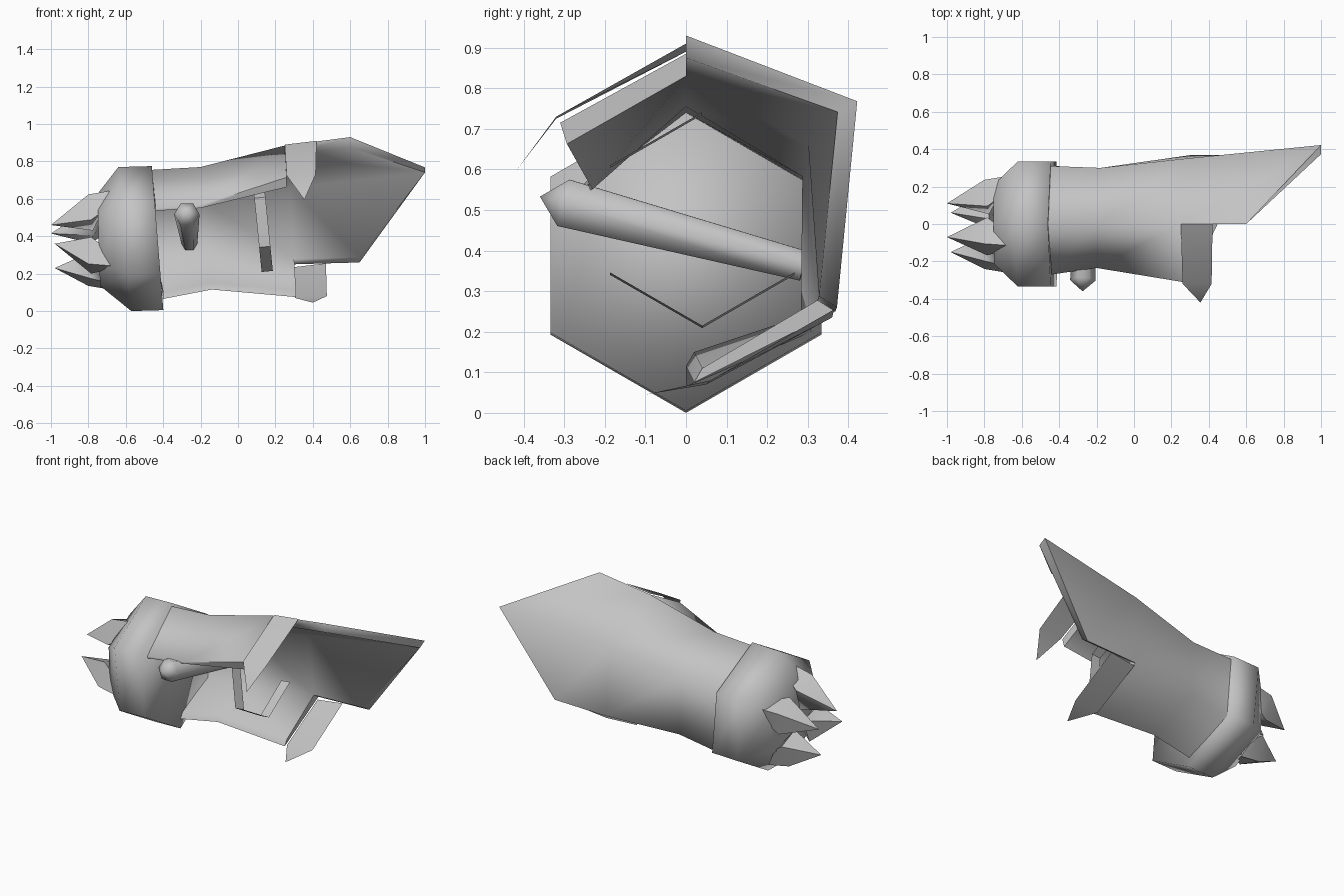
import bpy, bmesh, math
from mathutils import Vector

if "Cube" in bpy.data.objects:
    bpy.data.objects.remove(bpy.data.objects["Cube"])

grey = bpy.data.materials.new("plain grey metal")
grey.diffuse_color = (0.55, 0.55, 0.55, 1)
grey.use_nodes = True
grey.node_tree.nodes["Principled BSDF"].inputs["Base Color"].default_value = grey.diffuse_color


def make(name, verts, faces, angle=65, recalc=True):
    me = bpy.data.meshes.new(name)
    me.from_pydata([tuple(v) for v in verts], [], faces)
    if recalc:
        bm = bmesh.new()
        bm.from_mesh(me)
        bmesh.ops.recalc_face_normals(bm, faces=bm.faces)
        bm.to_mesh(me)
        bm.free()
    me.materials.append(grey)
    ob = bpy.data.objects.new(name, me)
    bpy.context.collection.objects.link(ob)
    bpy.ops.object.select_all(action='DESELECT')
    ob.select_set(True)
    bpy.context.view_layer.objects.active = ob
    bpy.ops.object.shade_smooth_by_angle(angle=math.radians(angle))
    return ob


def bridge(rows, sides):
    """Quads joining consecutive closed rings."""
    return [(r * sides + i, r * sides + (i + 1) % sides,
             (r + 1) * sides + (i + 1) % sides, (r + 1) * sides + i)
            for r in range(rows - 1) for i in range(sides)]


def hex_ring(x, y, z, radius, slope):
    """Upright hexagon facing x, leaning with height."""
    pts = []
    for i in range(6):
        a = math.radians(90 + 60 * i)
        dz = radius * math.sin(a)
        pts.append((x + slope * dz, y + radius * math.cos(a), z + dz))
    return pts


# hand block: closed hexagonal block, bevelled on the finger side
rings = (hex_ring(-0.43, 0, 0.39, 0.385, -0.08)
         + hex_ring(-0.605, 0, 0.385, 0.385, -0.09)
         + hex_ring(-0.745, 0, 0.38, 0.245, -0.03))
make("hand_block", rings, bridge(3, 6) + [tuple(range(6)), tuple(range(12, 18))], 120)

# forearm shell: five long ridges, open along the front, thicker toward the elbow
front = [(-0.44, -0.27, 0.55), (-0.2, -0.235, 0.565), (0.26, -0.31, 0.715)]
apex = [(-0.46, 0, 0.755), (-0.2, 0, 0.77), (0.25, 0, 0.885), (0.6, 0, 0.93)]
back_up = [(-0.45, 0.31, 0.575), (-0.18, 0.30, 0.59), (0.28, 0.35, 0.685), (1.0, 0.422, 0.768)]
back_low = [(-0.42, 0.31, 0.2), (-0.16, 0.295, 0.23), (0.3, 0.368, 0.25), (0.65, 0.372, 0.26)]
bottom = [(-0.4, 0, 0.065), (-0.14, 0, 0.115), (0.31, 0.02, 0.075)]
ridges = [front, apex, back_up, back_low, bottom]
inward = [(0.3, -0.95), (0, -1), (-0.88, -0.48), (-0.8, 0.5), (0.5, 0.8)]
wall = [0.015, 0.015, 0.055, 0.055]
starts = [0, 3, 7, 11, 15]
outer = sum(ridges, [])
inner = [(x, y + dy * wall[i], z + dz * wall[i])
         for ridge, (dy, dz) in zip(ridges, inward)
         for i, (x, y, z) in enumerate(ridge)]
for i, v in enumerate(bottom):  # the lower lip keeps an even wall
    inner[15 + i] = (v[0], v[1] + 0.02, v[2] + 0.035)
skin = []
for k in range(4):
    for i in range(min(len(ridges[k]), len(ridges[k + 1])) - 1):
        a, b = starts[k] + i, starts[k + 1] + i
        skin += [(a, a + 1, b + 1), (a, b + 1, b)]
n = len(outer)
edges = {(f[i], f[(i + 1) % 3]) for f in skin for i in range(3)}
rim = [(b, a, a + n, b + n) for a, b in sorted(edges) if (b, a) not in edges]
make("forearm_shell", outer + inner,
     skin + [tuple(i + n for i in reversed(f)) for f in skin] + rim, 72)

# thin pointed tabs near the elbow opening
tab_faces = [(0, 1, 2, 3), (3, 2, 4)]
make("upper_tab", [(0.25, 0, 0.89), (0.42, 0, 0.91), (0.415, -0.32, 0.73),
                   (0.26, -0.32, 0.725), (0.355, -0.42, 0.595)], tab_faces, 30)
make("lower_tab", [(0.3, 0.36, 0.235), (0.47, 0.365, 0.255), (0.475, 0.06, 0.08),
                   (0.305, 0.05, 0.07), (0.4, -0.1, 0.045)], tab_faces, 30)

# arm strap: thin leaning band, four sides of a hexagon, open toward the back wall
strap = [(x - 0.1 * (z - 0.475), y, z + dz)
         for shift, dz in ((0.10, -0.003), (0.16, 0.003))
         for x, y, z in hex_ring(shift, 0.04, 0.475, 0.263, 0)]
make("arm_strap", strap, bridge(2, 6)[:4], 30)

# grip bar across the inside of the arm, with a pointed front end
start, end = Vector((-0.26, 0.29, 0.362)), Vector((-0.275, -0.36, 0.533))
axis = end - start
u = axis.cross(Vector((0, 0, 1))).normalized()
w = axis.normalized().cross(u)
bar = []
for t, r in ((0, 0.043), (0.91, 0.068)):
    for i in range(6):
        a = math.tau * i / 6
        bar.append(start + axis * t + (u * math.cos(a) + w * math.sin(a)) * r)
bar.append(end)
make("grip_bar", bar, bridge(2, 6) + [tuple(range(6))]
     + [(6 + i, 6 + (i + 1) % 6, 12) for i in range(6)])


# four claw-like fingers resting on the bevel of the block
def finger(name, degrees, tip):
    a = math.radians(degrees)

    def at(x, r, side):
        return (x, r * math.cos(a) - side * math.sin(a),
                0.375 + r * math.sin(a) + side * math.cos(a))
    verts = [at(-0.665, 0.295, 0), at(-0.73, 0.2, 0.08), at(-0.75, 0.12, 0), at(-0.73, 0.2, -0.08),
             at(-0.8, 0.27, 0), at(-0.785, 0.17, 0.11), at(-0.775, 0.06, 0), at(-0.785, 0.17, -0.11),
             tip]
    make(name, verts, bridge(2, 4) + [(0, 1, 2, 3)]
         + [(4 + i, 4 + (i + 1) % 4, 8) for i in range(4)])


finger("upper_front_finger", 113, (-1.0, -0.07, 0.46))
finger("upper_back_finger", 29, (-1.0, 0.11, 0.415))
finger("lower_front_finger", 207, (-0.98, -0.15, 0.36))
finger("lower_back_finger", 297, (-0.98, 0.06, 0.23))
